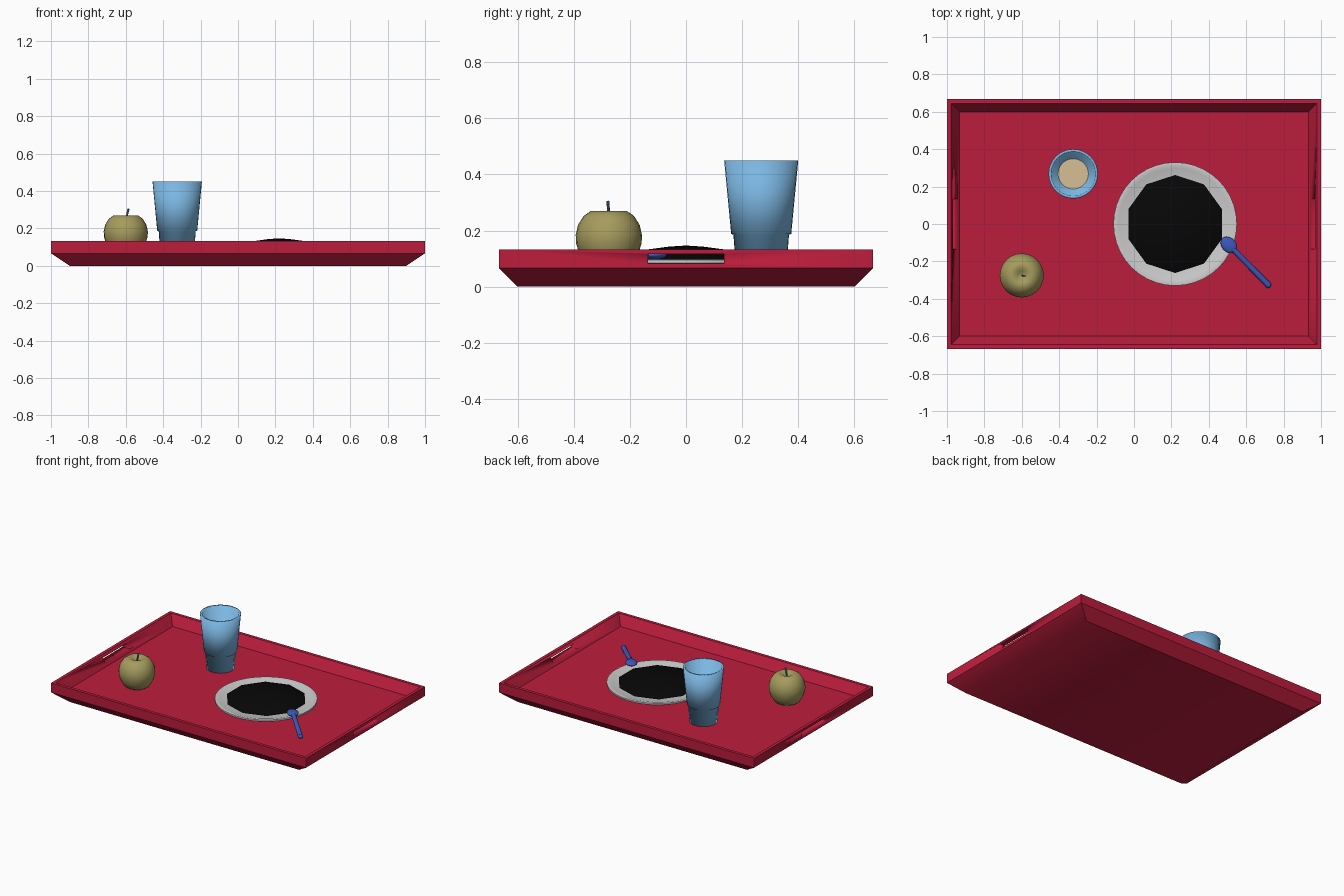
import bpy, bmesh, math
from mathutils import Vector

if "Cube" in bpy.data.objects:
    bpy.data.objects.remove(bpy.data.objects["Cube"])

FLOOR = 0.067


def paint(ob, name, rgb):
    mat = bpy.data.materials.get(name) or bpy.data.materials.new(name)
    mat.diffuse_color = (*rgb, 1)
    mat.use_nodes = True
    mat.node_tree.nodes["Principled BSDF"].inputs["Base Color"].default_value = mat.diffuse_color
    ob.data.materials.append(mat)


def shade(ob, angle):
    bpy.ops.object.select_all(action='DESELECT')
    ob.select_set(True)
    bpy.context.view_layer.objects.active = ob
    bpy.ops.object.shade_smooth_by_angle(angle=math.radians(angle))


def finish(bm, name, color=None, angle=35):
    bmesh.ops.recalc_face_normals(bm, faces=bm.faces)
    me = bpy.data.meshes.new(name)
    bm.to_mesh(me)
    bm.free()
    ob = bpy.data.objects.new(name, me)
    bpy.context.collection.objects.link(ob)
    shade(ob, angle)
    if color:
        paint(ob, *color)
    return ob


def bridge(bm, a, b):
    n = len(a)
    for i in range(n):
        bm.faces.new((a[i], a[(i + 1) % n], b[(i + 1) % n], b[i]))


def lathe(name, profile, center, n=32, color=None, turn=0.0, angle=35):
    """Spin (radius, z) points around a vertical axis; end rings are capped."""
    bm = bmesh.new()
    rings = []
    for r, z in profile:
        rings.append([bm.verts.new((center[0] + r * math.cos(turn + math.tau * i / n),
                                    center[1] + r * math.sin(turn + math.tau * i / n), z))
                      for i in range(n)])
    for a, b in zip(rings, rings[1:]):
        bridge(bm, a, b)
    bm.faces.new(rings[0])
    bm.faces.new(rings[-1])
    return finish(bm, name, color, angle)


def rod(name, a, b, r1, r2, color, n=12):
    """Tapered round bar between two points."""
    a, b = Vector(a), Vector(b)
    bm = bmesh.new()
    bmesh.ops.create_cone(bm, cap_ends=True, segments=n, radius1=r1, radius2=r2, depth=(b - a).length)
    rot = (b - a).to_track_quat('Z', 'Y')
    for v in bm.verts:
        v.co = rot @ v.co + (a + b) / 2
    return finish(bm, name, color)


RED = ("red", (0.50, 0.012, 0.045))
GLASS = ("glass_blue", (0.20, 0.47, 0.76))
DRINK = ("drink_beige", (0.68, 0.52, 0.30))
APPLE = ("apple_green", (0.38, 0.33, 0.11))
STEM = ("stem_blue", (0.10, 0.24, 0.42))
SPOON = ("spoon_blue", (0.045, 0.10, 0.50))
FOOD = ("food_black", (0.002, 0.002, 0.002))

# tray: nested rectangles from the underside, over the rim, down to the floor
bm = bmesh.new()
loops = []
for x, y, z in [(0.90, 0.60, 0), (1, 0.667, FLOOR), (1, 0.667, 0.133),
                (0.978, 0.645, 0.133), (0.933, 0.60, FLOOR)]:
    loops.append([bm.verts.new((x * sx, y * sy, z))
                  for sx, sy in ((-1, -1), (1, -1), (1, 1), (-1, 1))])
for a, b in zip(loops, loops[1:]):
    bridge(bm, a, b)
bm.faces.new(loops[0])
bm.faces.new(loops[-1])
tray = finish(bm, "tray", RED)

# handle slots cut through both end walls
bm = bmesh.new()
bmesh.ops.create_cube(bm, size=1)
for v in bm.verts:
    v.co = Vector((v.co.x * 3, v.co.y * 0.27, 0.1 + v.co.z * 0.033))
cutter = finish(bm, "slot_cutter")
cutter.hide_render = True
mod = tray.modifiers.new("slots", 'BOOLEAN')
mod.operation = 'DIFFERENCE'
mod.object = cutter
mod.solver = 'EXACT'
bpy.context.view_layer.objects.active = tray
bpy.ops.object.modifier_apply(modifier=mod.name)
bpy.data.objects.remove(cutter)
shade(tray, 180)

# plate with a raised lip and its dark ten-sided helping
PLATE = (0.22, 0.0)
lathe("plate", [(0.22, FLOOR), (0.31, 0.078), (0.33, 0.085), (0.33, 0.096), (0.315, 0.098),
                (0.30, 0.093), (0.20, 0.080)], PLATE, 40)
lathe("food", [(0.20, 0.08), (0.262, 0.092), (0.22, 0.111), (0.135, 0.133),
               (0.06, 0.143), (0.012, 0.146)], PLATE, 10, FOOD, math.radians(18))

# drinking glass: flared cup on a slightly narrower base, and the drink inside
GLASS_AT = (-0.325, 0.268)
lathe("glass", [(0.090, FLOOR), (0.099, 0.185), (0.107, 0.188), (0.132, 0.45),
                (0.118, 0.45), (0.080, 0.13)], GLASS_AT, 32, GLASS, angle=180)
lathe("drink", [(0.079, 0.131), (0.081, 0.145)], GLASS_AT, 32, DRINK)

# apple with dimples, and its leaning stem
APPLE_AT = (-0.60, -0.275)
lathe("apple", [(0.008, 0.082), (0.03, 0.071), (0.06, FLOOR), (0.085, 0.083), (0.105, 0.117),
                (0.117, 0.155), (0.118, 0.185), (0.110, 0.22), (0.090, 0.252), (0.064, 0.270),
                (0.042, 0.269), (0.022, 0.259), (0.006, 0.250)], APPLE_AT, 24, APPLE, angle=80)
rod("apple_stem", (-0.60, -0.275, 0.245), (-0.585, -0.278, 0.305), 0.004, 0.006, STEM, 8)

# spoon leaning on the plate edge: flattened bowl, bar and rounded end
for name, pos, size in [("spoon_bowl", (0.507, -0.112, 0.113), (0.050, 0.038, 0.015)),
                        ("spoon_tip", (0.717, -0.325, 0.083), (0.017, 0.017, 0.013))]:
    bm = bmesh.new()
    bmesh.ops.create_uvsphere(bm, u_segments=20, v_segments=12, radius=1)
    c, s = math.cos(math.radians(-45)), math.sin(math.radians(-45))
    for v in bm.verts:
        x, y, z = v.co.x * size[0], v.co.y * size[1], v.co.z * size[2]
        v.co = Vector((x * c - y * s, x * s + y * c, z)) + Vector(pos)
    finish(bm, name, SPOON, 60)
rod("spoon_handle", (0.53, -0.135, 0.113), (0.717, -0.325, 0.083), 0.015, 0.016, SPOON)
